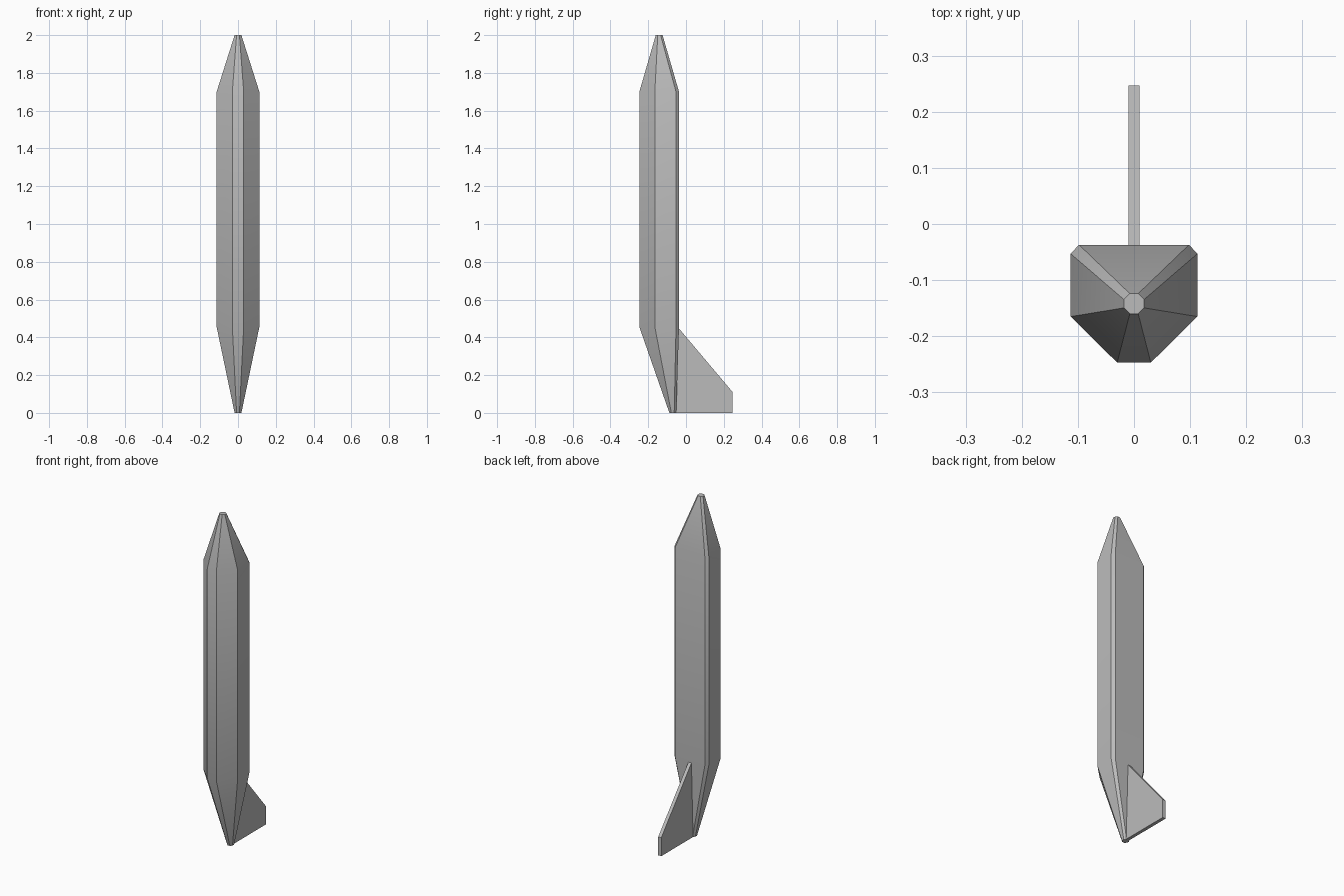
import bpy, bmesh
from math import radians

cube = bpy.data.objects.get("Cube")
if cube:
    bpy.data.objects.remove(cube, do_unlink=True)

# One plain grey for everything
grey = bpy.data.materials.new("light_grey")
grey.use_nodes = True
colour = (0.5, 0.5, 0.5, 1)
grey.diffuse_color = colour
grey.node_tree.nodes["Principled BSDF"].inputs["Base Color"].default_value = colour


def loft(name, rings):
    """Skin a list of equal-length closed rings and cap both ends."""
    bm = bmesh.new()
    loops = [[bm.verts.new(p) for p in ring] for ring in rings]
    n = len(loops[0])
    for low, high in zip(loops, loops[1:]):
        for i in range(n):
            j = (i + 1) % n
            bm.faces.new((low[i], low[j], high[j], high[i]))
    bm.faces.new(loops[0][::-1])
    bm.faces.new(loops[-1])
    bmesh.ops.recalc_face_normals(bm, faces=bm.faces)
    mesh = bpy.data.meshes.new(name)
    bm.to_mesh(mesh)
    bm.free()
    mesh.materials.append(grey)
    obj = bpy.data.objects.new(name, mesh)
    bpy.context.collection.objects.link(obj)
    bpy.ops.object.select_all(action='DESELECT')
    obj.select_set(True)
    bpy.context.view_layer.objects.active = obj
    bpy.ops.object.shade_smooth_by_angle(angle=radians(30))
    return obj


def mirrored_ring(half, z):
    """Close a right-hand half outline, front to back, across x = 0."""
    return [(x, y, z) for x, y in half] + [(-x, y, z) for x, y in reversed(half)]


def tip(y, z):
    """Small octagonal end."""
    a, b = 0.0075, 0.018
    return mirrored_ring([(a, y - b), (b, y - a), (b, y + a), (a, y + b)], z)


# Faceted body with a flat back and tapered ends
section = [(0.03, -0.247), (0.113, -0.165), (0.113, -0.053), (0.098, -0.037)]
loft("body", [tip(-0.07, 0), mirrored_ring(section, 0.455),
              mirrored_ring(section, 1.7), tip(-0.142, 2)])

# Swept fin on the back
fin = [(-0.06, 0), (0.247, 0), (0.247, 0.11), (-0.04, 0.45)]
loft("rear_fin", [[(x, y, z) for y, z in fin] for x in (-0.01, 0.01)])
